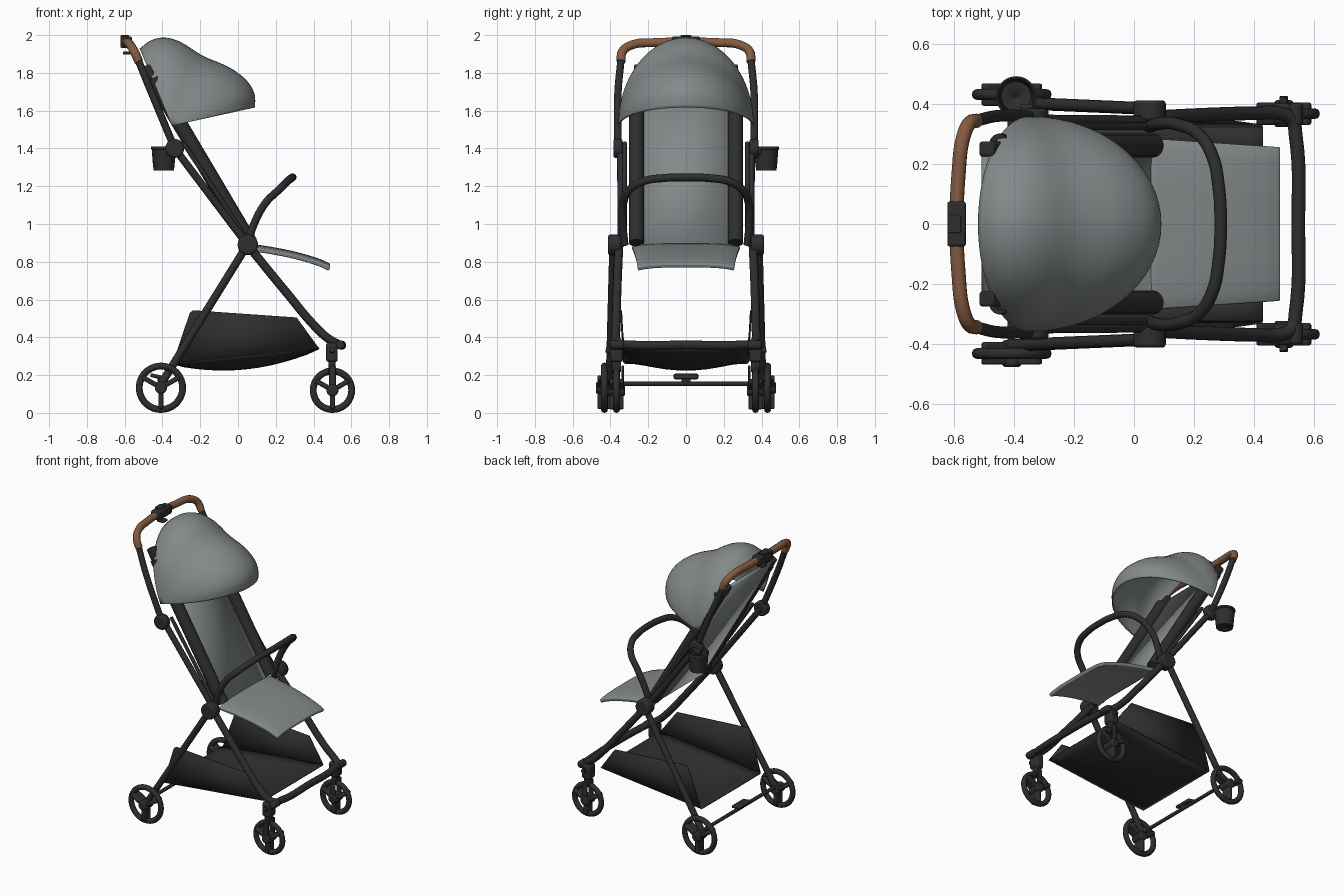
import bpy, bmesh, math
from mathutils import Vector

if "Cube" in bpy.data.objects:
    bpy.data.objects.remove(bpy.data.objects["Cube"])


def material(name, rgb):
    m = bpy.data.materials.new(name)
    m.diffuse_color = (*rgb, 1)
    m.use_nodes = True
    m.node_tree.nodes["Principled BSDF"].inputs["Base Color"].default_value = m.diffuse_color
    return m


BLACK = material("charcoal", (0.027, 0.027, 0.028))
GREY = material("grey_fabric", (0.23, 0.25, 0.25))
BROWN = material("tan_leather", (0.23, 0.105, 0.05))


def finish(ob, name, mat, angle=35):
    ob.name = name
    ob.data.materials.clear()
    ob.data.materials.append(mat)
    bpy.ops.object.select_all(action='DESELECT')
    ob.select_set(True)
    bpy.context.view_layer.objects.active = ob
    if ob.type == 'CURVE':
        bpy.ops.object.convert(target='MESH')
        ob = bpy.context.object
    bpy.ops.object.shade_smooth_by_angle(angle=math.radians(angle))
    return ob


def tube(name, pts, r, mat=BLACK, smooth=True):
    cu = bpy.data.curves.new(name, 'CURVE')
    cu.dimensions = '3D'
    cu.bevel_depth, cu.bevel_resolution, cu.use_fill_caps = r, 4, True
    sp = cu.splines.new('BEZIER')
    sp.resolution_u = 8 if len(pts) > 2 else 1
    sp.bezier_points.add(len(pts) - 1)
    for b, p in zip(sp.bezier_points, pts):
        b.co = p
        b.handle_left_type = b.handle_right_type = 'AUTO' if smooth else 'VECTOR'
    ob = bpy.data.objects.new(name, cu)
    bpy.context.collection.objects.link(ob)
    return finish(ob, name, mat)


def both_sides(pts):
    """Continue a half path ending at y = 0 onto the other side."""
    return pts + [(x, -y, z) for x, y, z in reversed(pts[:-1])]


def box(name, loc, size, mat=BLACK, rot=(0, 0, 0), bevel=0.008):
    bpy.ops.mesh.primitive_cube_add(size=1, location=loc, rotation=rot)
    ob = bpy.context.object
    ob.scale = size
    bpy.ops.object.transform_apply(location=False, rotation=False, scale=True)
    if bevel:
        m = ob.modifiers.new("bevel", 'BEVEL')
        m.width, m.segments = bevel, 2
    return finish(ob, name, mat)


def disc(name, loc, r, depth, bevel=0.01):
    """Cylinder lying along y."""
    bpy.ops.mesh.primitive_cylinder_add(vertices=32, radius=r, depth=depth,
                                        location=loc, rotation=(math.pi / 2, 0, 0))
    ob = bpy.context.object
    m = ob.modifiers.new("bevel", 'BEVEL')
    m.width, m.segments = bevel, 2
    return finish(ob, name, BLACK)


def sheet(name, rows, mat, thick, offset=0, bevel=0):
    """Skin a grid of rows of points and give it thickness."""
    n = len(rows[0])
    faces = [(i * n + j, i * n + j + 1, (i + 1) * n + j + 1, (i + 1) * n + j)
             for i in range(len(rows) - 1) for j in range(n - 1)]
    me = bpy.data.meshes.new(name)
    me.from_pydata([p for row in rows for p in row], [], faces)
    bm = bmesh.new()
    bm.from_mesh(me)
    bmesh.ops.remove_doubles(bm, verts=bm.verts, dist=1e-4)
    bmesh.ops.recalc_face_normals(bm, faces=bm.faces)
    bm.to_mesh(me)
    bm.free()
    ob = bpy.data.objects.new(name, me)
    bpy.context.collection.objects.link(ob)
    m = ob.modifiers.new("thickness", 'SOLIDIFY')
    m.thickness, m.offset = thick, offset
    if bevel:
        b = ob.modifiers.new("bevel", 'BEVEL')
        b.width, b.segments = bevel, 2
    return finish(ob, name, mat)


def resample(pts, steps):
    """Smooth Catmull-Rom pass through a short 2D profile."""
    p = [Vector(q) for q in pts]
    p = [2 * p[0] - p[1]] + p + [2 * p[-1] - p[-2]]
    out = []
    for i in range(1, len(p) - 2):
        a, b, c, d = p[i - 1:i + 3]
        for k in range(steps):
            t = k / steps
            out.append(0.5 * (2 * b + (c - a) * t + (2 * a - 5 * b + 4 * c - d) * t * t
                              + (3 * b - a - 3 * c + d) * t ** 3))
    return out + [p[-2]]


def wheel(name, x, y, r):
    """Tyre, hub and three broad spokes."""
    bpy.ops.mesh.primitive_torus_add(major_radius=r - 0.018, minor_radius=0.018,
                                     major_segments=40, minor_segments=12,
                                     location=(x, y, r), rotation=(math.pi / 2, 0, 0))
    finish(bpy.context.object, name + "_tyre", BLACK)
    disc(name + "_hub", (x, y, r), 0.032, 0.09)
    for deg in (30, 150, 270):
        a = math.radians(deg)
        d = r * 0.45
        box(name + "_spoke", (x + d * math.cos(a), y, r + d * math.sin(a)),
            (r * 0.8, 0.075, 0.026), rot=(0, -a, 0))


# Push handle: leather grip with a release block in the middle
tube("handle_grip", both_sides([(-0.525, 0.345, 1.86), (-0.55, 0.335, 1.915), (-0.572, 0.28, 1.95),
                                (-0.585, 0.17, 1.96), (-0.592, 0, 1.963)]), 0.024, BROWN)
box("handle_release", (-0.592, 0, 1.962), (0.062, 0.15, 0.06))
box("release_button", (-0.6, 0, 1.992), (0.045, 0.06, 0.016), bevel=0.004)
box("release_lever", (-0.585, 0, 1.905), (0.05, 0.05, 0.015), bevel=0.004)

# Folding frame
for s, side in ((1, "left"), (-1, "right")):
    tube(side + "_handle_tube", [(-0.525, s * 0.345, 1.86), (-0.46, s * 0.36, 1.70),
                                 (-0.335, s * 0.36, 1.40)], 0.02)
    disc(side + "_fold_joint", (-0.335, s * 0.36, 1.40), 0.05, 0.05)
    tube(side + "_upper_tube", [(-0.335, s * 0.345, 1.40), (0.05, s * 0.342, 0.89)], 0.02)
    tube(side + "_recline_strut", [(-0.29, s * 0.325, 1.43), (0.06, s * 0.325, 0.9)], 0.012)
    disc(side + "_main_pivot", (0.052, s * 0.378, 0.89), 0.054, 0.068)
    tube(side + "_rear_leg", [(0.05, s * 0.385, 0.89), (-0.415, s * 0.405, 0.14)], 0.021)
    # Backrest bolster and its top cap
    tube(side + "_bolster", [(0.065, s * 0.262, 0.90), (-0.45, s * 0.262, 1.77)], 0.04)
    box(side + "_canopy_mount", (-0.475, s * 0.25, 1.80), (0.055, 0.05, 0.08), rot=(0, -0.5, 0))
    # Wheels, front caster fork and brake clip
    wheel(side + "_rear_wheel", -0.408, s * 0.432, 0.133)
    wheel(side + "_front_wheel", 0.5, s * 0.368, 0.12)
    box(side + "_caster_post", (0.497, s * 0.368, 0.32), (0.062, 0.07, 0.1), bevel=0.012)
    box(side + "_caster_neck", (0.497, s * 0.368, 0.255), (0.038, 0.05, 0.08))
    for e in (-1, 1):
        box(side + "_caster_fork", (0.5, s * 0.368 + e * 0.033, 0.175), (0.035, 0.014, 0.15), bevel=0.004)
    disc(side + "_caster_latch", (0.54, s * 0.365, 0.36), 0.024, 0.075)
    tube(side + "_caster_clip", [(0.5, s * 0.4, 0.33), (0.5, s * 0.425, 0.335)], 0.014)

tube("front_legs", both_sides([(0.05, 0.355, 0.89), (0.25, 0.365, 0.645), (0.42, 0.37, 0.445), (0.48, 0.37, 0.392),
                               (0.525, 0.35, 0.367), (0.54, 0.29, 0.36), (0.548, 0, 0.36)]), 0.023)
tube("rear_axle", [(-0.41, -0.43, 0.155), (-0.41, 0.43, 0.155)], 0.012)
box("brake_pedal", (-0.43, 0, 0.193), (0.07, 0.13, 0.02), rot=(0, 0.2, 0))
box("brake_stem", (-0.415, 0, 0.173), (0.025, 0.05, 0.035), bevel=0.004)

# Bumper bar
tube("bumper_bar", both_sides([(0.05, 0.325, 0.89), (0.085, 0.335, 1.00), (0.145, 0.332, 1.11),
                               (0.215, 0.30, 1.18), (0.262, 0.225, 1.226), (0.283, 0.12, 1.243),
                               (0.289, 0, 1.247)]), 0.021)

# Seat cushion
seat = resample([(0.05, 0.885), (0.17, 0.868), (0.3, 0.842), (0.42, 0.807), (0.485, 0.778)], 4)
sheet("seat", [[(p.x, u * (0.285 - 0.03 * max(0, p.x - 0.05) / 0.44), p.y - 0.016 * u ** 4)
                for u in (k / 6 for k in range(-6, 7))] for p in seat], GREY, 0.024, bevel=0.006)

# Backrest panel
sheet("backrest", [[(0.05 - 0.55 * t, y, 0.885 + 0.935 * t) for y in (-0.245, 0, 0.245)]
                   for t in (0, 0.5, 1)], GREY, 0.02)

# Canopy: elliptical hoops fanned from the side pivots
px, pz, half = -0.35, 1.52, 0.355
ridge = resample([(-0.518, 1.925), (-0.46, 1.968), (-0.385, 1.983), (-0.30, 1.957), (-0.19, 1.888),
                  (-0.05, 1.827), (0.04, 1.76), (0.083, 1.69), (0.087, 1.617)], 4)
sheet("canopy", [[(px + (p.x - px) * math.sin(a), half * math.cos(a), pz + (p.y - pz) * math.sin(a))
                  for a in (math.pi * k / 32 for k in range(33))] for p in ridge], GREY, 0.008)

# Storage basket: sagging floor and upright side panels
sheet("basket_floor", [[(-0.35 + 0.78 * t, 0.325 * u,
                         0.262 + 0.08 * t - 0.068 * math.sin(math.pi * t) ** 0.8 * (1 - u * u))
                        for u in (k / 6 for k in range(-6, 7))]
                       for t in (k / 12 for k in range(13))], BLACK, 0.008)
for s, side in ((1, "left"), (-1, "right")):
    sheet(side + "_basket_side",
          [[(-0.345, s * 0.328, 0.265), (-0.255, s * 0.342, 0.53), (-0.238, s * 0.343, 0.543)],
           [(0.428, s * 0.328, 0.343), (0.325, s * 0.342, 0.485), (0.31, s * 0.343, 0.505)]], BLACK, 0.008)

# Cup holder on one side, open at the top
ring = [2 * math.pi * k / 32 for k in range(33)]
cup = [(0.001, 1.285), (0.052, 1.285), (0.056, 1.33), (0.061, 1.395), (0.065, 1.398), (0.065, 1.41)]
sheet("cup_holder", [[(-0.393 + r * math.cos(a), 0.425 + r * math.sin(a), z) for a in ring]
                     for r, z in cup], BLACK, 0.006)
box("cup_bracket", (-0.355, 0.375, 1.385), (0.05, 0.05, 0.035))
